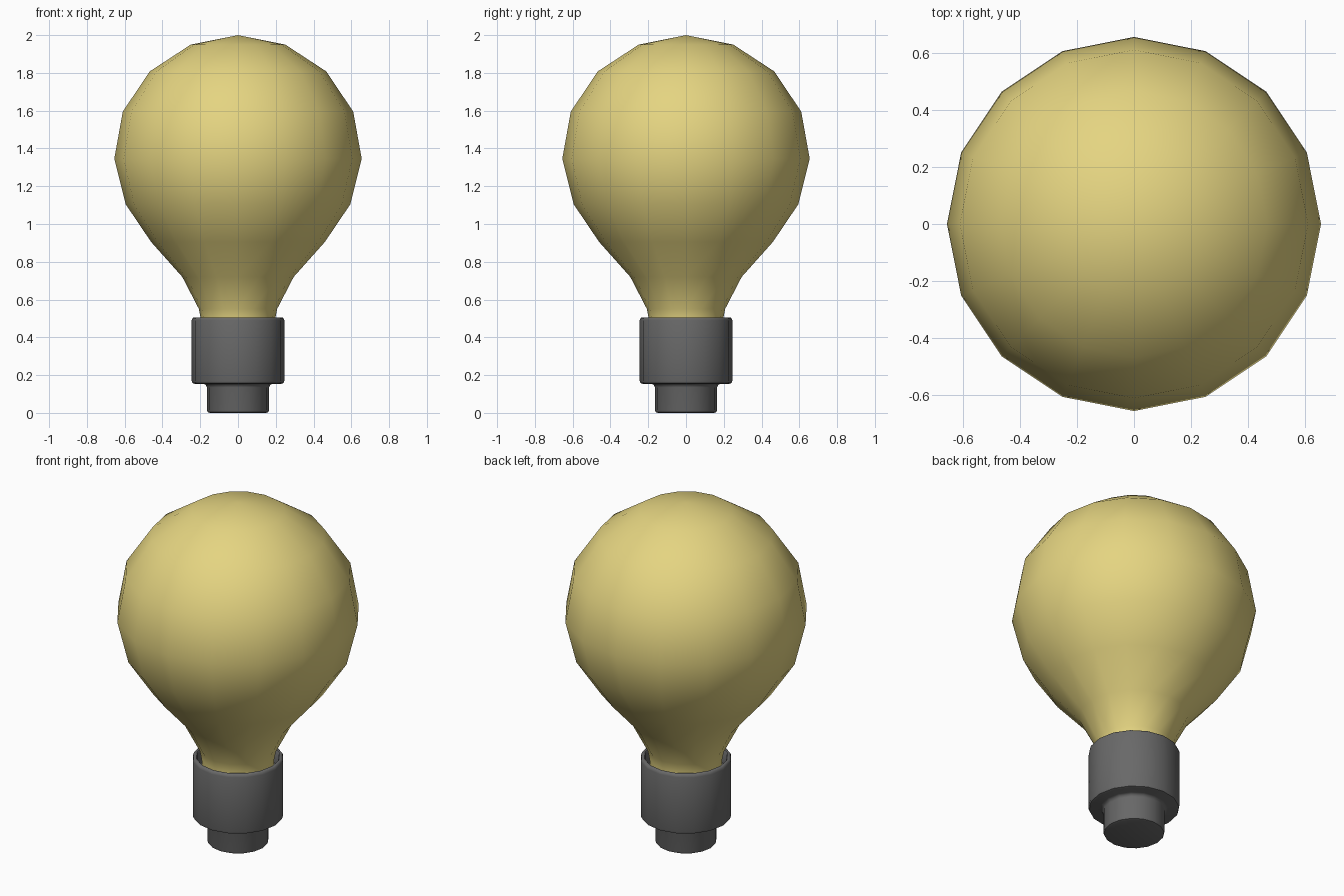
import bpy
import bmesh
from math import cos, sin, pi, radians

SIDES = 16

cube = bpy.data.objects.get("Cube")
if cube:
    bpy.data.objects.remove(cube, do_unlink=True)


def make_material(name, rgb):
    mat = bpy.data.materials.new(name)
    mat.use_nodes = True
    colour = (*rgb, 1)
    mat.diffuse_color = colour
    mat.node_tree.nodes["Principled BSDF"].inputs["Base Color"].default_value = colour
    return mat


def lathe(name, profile, mat, angle):
    """Revolve (radius, height) points round z; a zero radius becomes a pole."""
    bm = bmesh.new()
    rings = []
    for r, z in profile:
        if r == 0:
            rings.append([bm.verts.new((0, 0, z))] * SIDES)
        else:
            turns = [2 * pi * i / SIDES for i in range(SIDES)]
            rings.append([bm.verts.new((r * cos(a), r * sin(a), z)) for a in turns])
    for low, high in zip(rings, rings[1:]):
        for i in range(SIDES):
            j = (i + 1) % SIDES
            corners = dict.fromkeys([low[i], low[j], high[j], high[i]])
            bm.faces.new(list(corners))
    bmesh.ops.recalc_face_normals(bm, faces=bm.faces)
    mesh = bpy.data.meshes.new(name)
    bm.to_mesh(mesh)
    bm.free()
    mesh.materials.append(mat)
    obj = bpy.data.objects.new(name, mesh)
    bpy.context.collection.objects.link(obj)
    bpy.ops.object.select_all(action="DESELECT")
    obj.select_set(True)
    bpy.context.view_layer.objects.active = obj
    bpy.ops.object.shade_smooth_by_angle(angle=radians(angle))
    return obj


glass = make_material("warm yellow glass", (0.78, 0.66, 0.22))
metal = make_material("dark grey metal", (0.14, 0.14, 0.14))

# Glass envelope: round globe narrowing to a neck inside the socket
lathe("glass_bulb", [
    (0, 0.42), (0.195, 0.42), (0.197, 0.5), (0.207, 0.55), (0.295, 0.72),
    (0.46, 0.905), (0.595, 1.105), (0.655, 1.345), (0.61, 1.595),
    (0.467, 1.808), (0.25, 1.95), (0, 2)], glass, 60)

# Socket: stepped contact, softened edges, and a recessed cup around the neck
lathe("socket", [
    (0, 0), (0.15, 0), (0.161, 0.004), (0.165, 0.015), (0.165, 0.135),
    (0.17, 0.148), (0.182, 0.154), (0.23, 0.154), (0.241, 0.158),
    (0.245, 0.17), (0.245, 0.49), (0.241, 0.502), (0.235, 0.506),
    (0.225, 0.506), (0.22, 0.5), (0.22, 0.42), (0, 0.42)], metal, 50)
